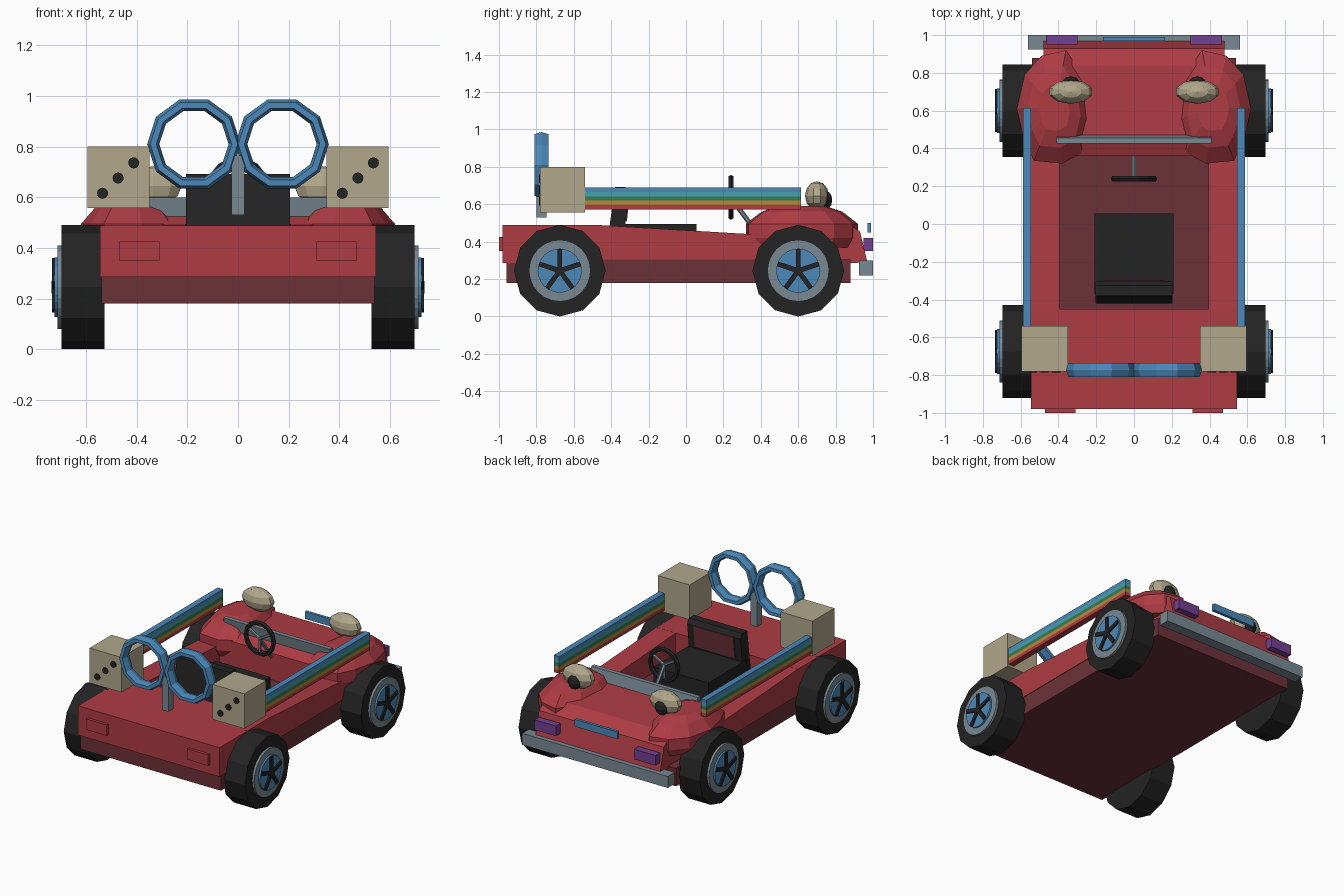
import bpy, math
from mathutils import Vector, Matrix

if "Cube" in bpy.data.objects:
    bpy.data.objects.remove(bpy.data.objects["Cube"])

def mat(name, r, g, b):
    m = bpy.data.materials.new(name)
    m.diffuse_color = (r, g, b, 1)
    m.use_nodes = True
    m.node_tree.nodes["Principled BSDF"].inputs["Base Color"].default_value = m.diffuse_color
    return m

RED = mat("red", .42, .045, .057)
DARK = mat("dark red", .15, .031, .041)
BLACK = mat("black", .017, .017, .017)
GREY = mat("grey", .19, .25, .29)
BLUE = mat("blue", .07, .25, .49)
BEIGE = mat("beige", .44, .39, .26)
PURPLE = mat("purple", .17, .05, .28)
TEAL = mat("teal", .06, .36, .44)
GREEN = mat("green", .04, .2, .09)
OCHRE = mat("ochre", .5, .24, .04)

def mesh(name, verts, faces, m):
    me = bpy.data.meshes.new(name)
    me.from_pydata([tuple(v) for v in verts], [], faces)
    ob = bpy.data.objects.new(name, me)
    bpy.context.collection.objects.link(ob)
    me.materials.append(m)
    return ob

def loft(name, rings, m):
    """Skin a list of equal-length vertex rings and cap both ends."""
    n = len(rings[0])
    verts = [v for r in rings for v in r]
    faces = [tuple(reversed(range(n))), tuple(range(len(verts) - n, len(verts)))]
    for k in range(len(rings) - 1):
        for i in range(n):
            j = (i + 1) % n
            faces.append((k * n + i, k * n + j, (k + 1) * n + j, (k + 1) * n + i))
    ob = mesh(name, verts, faces, m)
    import bmesh
    bm = bmesh.new()
    bm.from_mesh(ob.data)
    bmesh.ops.recalc_face_normals(bm, faces=bm.faces)
    bm.to_mesh(ob.data)
    bm.free()
    return ob

def extrude_x(name, profile, x0, x1, m):
    return loft(name, [[(x, y, z) for y, z in profile] for x in (x0, x1)], m)

def box(name, x0, x1, y0, y1, z0, z1, m):
    return extrude_x(name, [(y0, z0), (y1, z0), (y1, z1), (y0, z1)], x0, x1, m)

def rod(name, a, b, r, n, m):
    a, b = Vector(a), Vector(b)
    d = b - a
    bpy.ops.mesh.primitive_cylinder_add(vertices=n, radius=r, depth=d.length, location=(a + b) / 2)
    ob = bpy.context.object
    ob.rotation_euler = d.to_track_quat('Z', 'Y').to_euler()
    ob.name = name
    ob.data.materials.append(m)
    return ob

def torus(name, loc, R, r, n, k, flat, m):
    bpy.ops.mesh.primitive_torus_add(major_segments=n, minor_segments=k, major_radius=R,
                                     minor_radius=r, location=loc, rotation=(math.pi / 2, 0, 0))
    ob = bpy.context.object
    ob.scale = (1, 1, flat)
    ob.name = name
    ob.data.materials.append(m)

def ball(name, loc, size, m):
    bpy.ops.mesh.primitive_uv_sphere_add(segments=10, ring_count=6, radius=1, location=loc)
    ob = bpy.context.object
    ob.scale = size
    ob.name = name
    ob.data.materials.append(m)

# chassis, rear deck, hood
box("chassis", -.54, .54, -.96, .88, .18, .305, DARK)
box("rear_deck", -.545, .545, -.98, -.45, .285, .488, RED)
hood = [(.36, .3), (.36, .49), (.44, .525), (.84, .515), (.93, .455), (.97, .29), (.87, .285)]
extrude_x("hood", hood, -.48, .48, RED)

# bumper, number plate, windscreen base
box("bumper", -.56, .56, .925, 1.0, .22, .3, GREY)
box("front_plate", -.165, .165, .97, .99, .45, .5, BLUE)
extrude_x("windscreen_base", [(.44, .51), (.475, .51), (.455, .6), (.425, .6)], -.41, .41, GREY)

# seat with backrest and its inset panel
box("seat_cushion", -.21, .21, -.37, .055, .3, .495, BLACK)
extrude_x("seat_back", [(-.42, .4), (-.335, .4), (-.305, .66), (-.325, .692), (-.38, .692)], -.205, .205, BLACK)
extrude_x("seat_panel", [(-.325, .51), (-.316, .51), (-.299, .66), (-.308, .66)], -.155, .155, DARK)

# steering wheel
torus("steering_wheel", (0, .24, .637), .107, .016, 14, 6, 1, BLACK)
rod("steering_column", (0, .24, .635), (0, .37, .46), .013, 6, GREY)
for a in (90, 210, 330):
    t = math.radians(a)
    rod("steering_spoke", (0, .24, .637), (.105 * math.cos(t), .24, .637 - .105 * math.sin(t)), .01, 6, GREY)

# double ring on a rear post
loft("ring_post", [[(-.026, -.8, z), (.026, -.8, z), (.026, -.745, z), (-.026, -.745, z)]
                   for z in (.53, .765)], GREY)

outline = [(.36, .92), (.49, .89), (.58, .79), (.62, .61), (.585, .45), (.53, .335),
           (.38, .32), (.27, .38), (.23, .55), (.26, .77)]

for s, side in ((-1, "left"), (1, "right")):
    def sbox(name, x0, x1, *rest):
        return box(side + "_" + name, *sorted((s * x0, s * x1)), *rest)

    # cockpit wall, sloping down to the hood
    extrude_x(side + "_cockpit_wall", [(-.46, .305), (.4, .305), (.4, .437), (-.46, .488)],
              s * .395, s * .545, RED)

    # faceted fender
    rings = []
    for z, f in ((.37, .9), (.42, 1), (.495, 1), (.56, .72), (.59, .42)):
        rings.append([(s * (.42 + (x - .42) * f), .62 + (y - .62) * f, z) for x, y in outline])
    loft(side + "_fender", rings, RED)

    # headlamp eye, front and tail lights
    ball(side + "_eye", (s * .335, .7, .645), (.118, .064, .078), BEIGE)
    ball(side + "_pupil", (s * .335, .745, .622), (.048, .037, .05), BLACK)
    sbox("front_light", .3, .465, .95, 1.0, .35, .42, PURPLE)
    sbox("tail_light", .31, .47, -1.0, -.97, .35, .425, RED)

    # striped rail
    for i, m in enumerate((RED, OCHRE, GREEN, TEAL, BLUE)):
        z = .572 + i * .0236
        sbox("rail_stripe", .545, .587, -.55, .615, z, z + .0236, m)

    # die with three pips rising to the right
    sbox("die", .35, .595, -.78, -.54, .557, .8, BEIGE)
    for k in (-1, 0, 1):
        x, z = s * .4735 + k * .0615, .676 + k * .06
        rod(side + "_pip", (x, -.787, z), (x, -.77, z), .022, 12, BLACK)

    torus(side + "_ring", (s * .174, -.773, .81), .161, .024, 10, 6, 1.8, BLUE)

    # wheels
    for y, end in ((.6, "front"), (-.675, "rear")):
        n = side + "_" + end
        zc = .245
        tyre = [[(s * x, y + r * math.cos(i * math.pi / 6), zc + r * math.sin(i * math.pi / 6))
                 for i in range(12)] for x, r in ((.527, .245), (.697, .245))]
        loft(n + "_tyre", tyre, BLACK)
        rod(n + "_rim", (s * .6, y, zc), (s * .713, y, zc), .165, 24, GREY)
        rod(n + "_hubcap", (s * .6, y, zc), (s * .725, y, zc), .118, 24, BLUE)
        rod(n + "_hub", (s * .7, y, zc), (s * .736, y, zc), .025, 10, BLACK)
        for i in range(5):
            spoke = box(n + "_spoke", -.013, .013, -.013, .013, 0, .115, BLACK)
            spoke.matrix_world = (Matrix.Translation((s * .722, y, zc))
                                  @ Matrix.Rotation(i * math.tau / 5, 4, 'X'))
